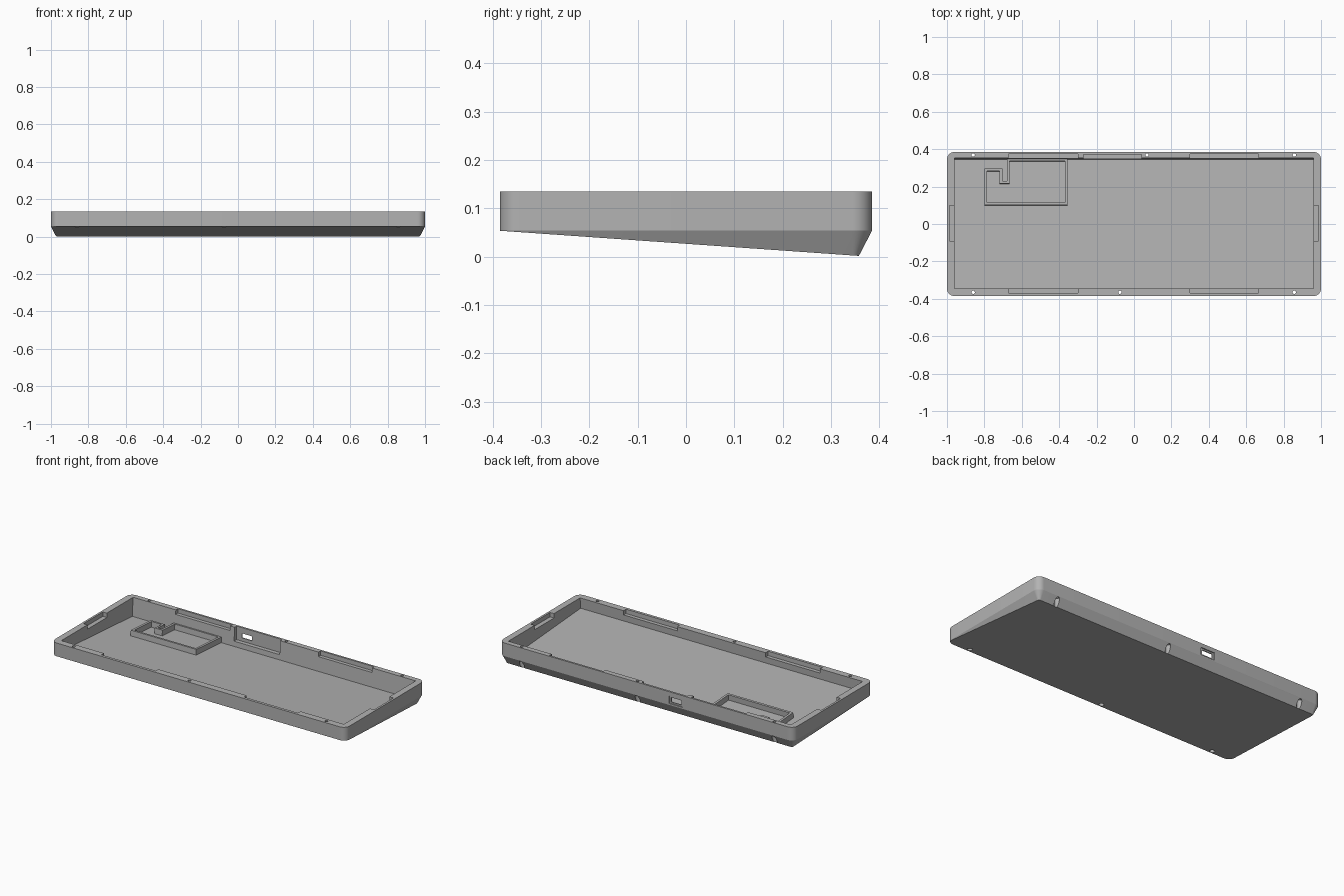
import bpy, bmesh, math
from mathutils import Matrix, Vector

if "Cube" in bpy.data.objects:
    bpy.data.objects.remove(bpy.data.objects["Cube"])

TOP, EDGE = 0.135, 0.054            # rim height, height where the taper starts
HX, HY, R = 1.0, 0.385, 0.04        # half sizes and corner radius
SLOPE = 0.07                        # fall of the underside towards the back
TILT = math.atan(SLOPE)
FLOOR = 0.018                       # floor thickness

grey = bpy.data.materials.new("grey plastic")
grey.use_nodes = True
grey.diffuse_color = (0.45, 0.45, 0.45, 1)
grey.node_tree.nodes["Principled BSDF"].inputs["Base Color"].default_value = grey.diffuse_color


def add_object(name, bm):
    bmesh.ops.recalc_face_normals(bm, faces=bm.faces)
    mesh = bpy.data.meshes.new(name)
    bm.to_mesh(mesh)
    bm.free()
    mesh.materials.append(grey)
    obj = bpy.data.objects.new(name, mesh)
    bpy.context.collection.objects.link(obj)
    return obj


def rounded_loop(bm, inset, z, steps=10):
    """Rounded rectangle whose corner radius shrinks with the inset."""
    verts = []
    for q, (sx, sy) in enumerate(((1, 1), (-1, 1), (-1, -1), (1, -1))):
        for i in range(steps + 1):
            a = (q + i / steps) * math.pi / 2
            r = R - inset
            verts.append(bm.verts.new((sx * (HX - R) + r * math.cos(a),
                                       sy * (HY - R) + r * math.sin(a), z)))
    return verts


def box(name, x0, x1, y0, y1, z0, z1, matrix=Matrix()):
    bm = bmesh.new()
    bmesh.ops.create_cube(bm, size=1)
    for v in bm.verts:
        v.co = Vector(((x0 + x1) / 2 + v.co.x * (x1 - x0),
                       (y0 + y1) / 2 + v.co.y * (y1 - y0),
                       (z0 + z1) / 2 + v.co.z * (z1 - z0)))
    bm.transform(matrix)
    return add_object(name, bm)


def cylinder(name, x, y, z0, z1, r):
    bm = bmesh.new()
    bmesh.ops.create_cone(bm, cap_ends=True, segments=20, radius1=r, radius2=r, depth=z1 - z0,
                          matrix=Matrix.Translation((x, y, (z0 + z1) / 2)))
    return add_object(name, bm)


# Outer body: straight rim, tapered skirt, sloped underside
bm = bmesh.new()
low = -0.01
loops = [rounded_loop(bm, 0, TOP), rounded_loop(bm, 0, EDGE),
         rounded_loop(bm, (EDGE - low) * 0.52, low)]
n = len(loops[0])
for a, b in zip(loops, loops[1:]):
    for i in range(n):
        bm.faces.new((a[i], a[(i + 1) % n], b[(i + 1) % n], b[i]))
bm.faces.new(loops[0])
bm.faces.new(loops[-1])
cut = bmesh.ops.bisect_plane(bm, geom=bm.verts[:] + bm.edges[:] + bm.faces[:], dist=1e-5,
                             plane_co=(0, -HY, EDGE - 0.0005), plane_no=(0, SLOPE, 1), clear_inner=True)
bmesh.ops.holes_fill(bm, edges=[e for e in bm.edges if e.is_boundary], sides=0)
case = add_object("case_tray", bm)

# Frame lying on the inner floor, tilted with it
floor_frame = (Matrix.Translation((0, 0, EDGE - SLOPE * HY + FLOOR))
               @ Matrix.Rotation(-TILT, 4, "X"))

# Main cavity
cutters = [box("cavity_cutter", -0.96, 0.96, -0.349, 0.346, 0, 0.3, floor_frame)]

# Clip pockets along the rim
CLIP = TOP - 0.027
for x0, x1 in ((-0.67, -0.30), (0.30, 0.665)):
    cutters.append(box("back_clip_cutter", x0, x1, 0.33, 0.373, CLIP, 0.2))
    cutters.append(box("front_clip_cutter", x0, x1, -0.368, -0.33, CLIP, 0.2))
for s in (-1, 1):
    cutters.append(box("side_clip_cutter", *sorted((s * 0.94, s * 0.987)), -0.09, 0.098, CLIP, 0.2))

# Port: inner pocket, outer recess and opening
PX, PZ = -0.2, 0.086
cutters.append(box("port_pocket_cutter", -0.27, 0.04, 0.33, 0.3725, 0.052, 0.2))
cutters.append(box("port_recess_cutter", PX - 0.047, PX + 0.047, 0.379, 0.42, PZ - 0.023, PZ + 0.023))
cutters.append(box("port_opening_cutter", PX - 0.035, PX + 0.035, 0.36, 0.41, PZ - 0.014, PZ + 0.014))

# Screw holes with wider bores from below
for y, xs, bore_top in ((0.369, (-0.86, 0.07, 0.857), 0.055),
                        (-0.365, (-0.86, -0.075, 0.857), 0.085)):
    for x in xs:
        cutters.append(cylinder("screw_hole_cutter", x, y, -0.05, 0.2, 0.009))
        cutters.append(cylinder("screw_bore_cutter", x, y, -0.05, bore_top, 0.0145))

for c in cutters:
    c.hide_render = True
    mod = case.modifiers.new(c.name, "BOOLEAN")
    mod.operation, mod.solver, mod.object = "DIFFERENCE", "EXACT", c
bpy.context.view_layer.update()
deps = bpy.context.evaluated_depsgraph_get()
carved = bpy.data.meshes.new_from_object(case.evaluated_get(deps))
case.modifiers.clear()
case.data = carved
for c in cutters:
    bpy.data.objects.remove(c)

# Battery holder: low wall following a path on the floor
path = [(-0.672, 0.346), (-0.672, 0.221), (-0.711, 0.221), (-0.711, 0.289),
        (-0.793, 0.289), (-0.793, 0.107), (-0.362, 0.107), (-0.362, 0.342), (-0.672, 0.342)]
T = 0.007


def offset_point(i, side):
    """Mitred offset of an axis-aligned path corner."""
    p = Vector(path[i])
    normals = []
    for a, b in ((i - 1, i), (i, i + 1)):
        if a >= 0 and b < len(path):
            d = (Vector(path[b]) - Vector(path[a])).normalized()
            normals.append(Vector((-d.y, d.x)))
    shift = normals[0] if len(normals) == 1 else normals[0] + normals[1]
    return p + shift * T * side


bm = bmesh.new()
rings = []
for i in range(len(path)):
    l, r = offset_point(i, 1), offset_point(i, -1)
    rings.append([bm.verts.new((p.x, p.y, z)) for p, z in
                  ((l, -0.004), (l, 0.034), (r, 0.034), (r, -0.004))])
for a, b in zip(rings, rings[1:]):
    for k in range(4):
        bm.faces.new((a[k], a[(k + 1) % 4], b[(k + 1) % 4], b[k]))
bm.faces.new(rings[0])
bm.faces.new(rings[-1])
bm.transform(floor_frame)
add_object("battery_holder_wall", bm)

# Smooth the rounded corners of the case, keep edges sharp
bpy.ops.object.select_all(action="DESELECT")
case.select_set(True)
bpy.context.view_layer.objects.active = case
bpy.ops.object.shade_smooth_by_angle(angle=math.radians(25))
